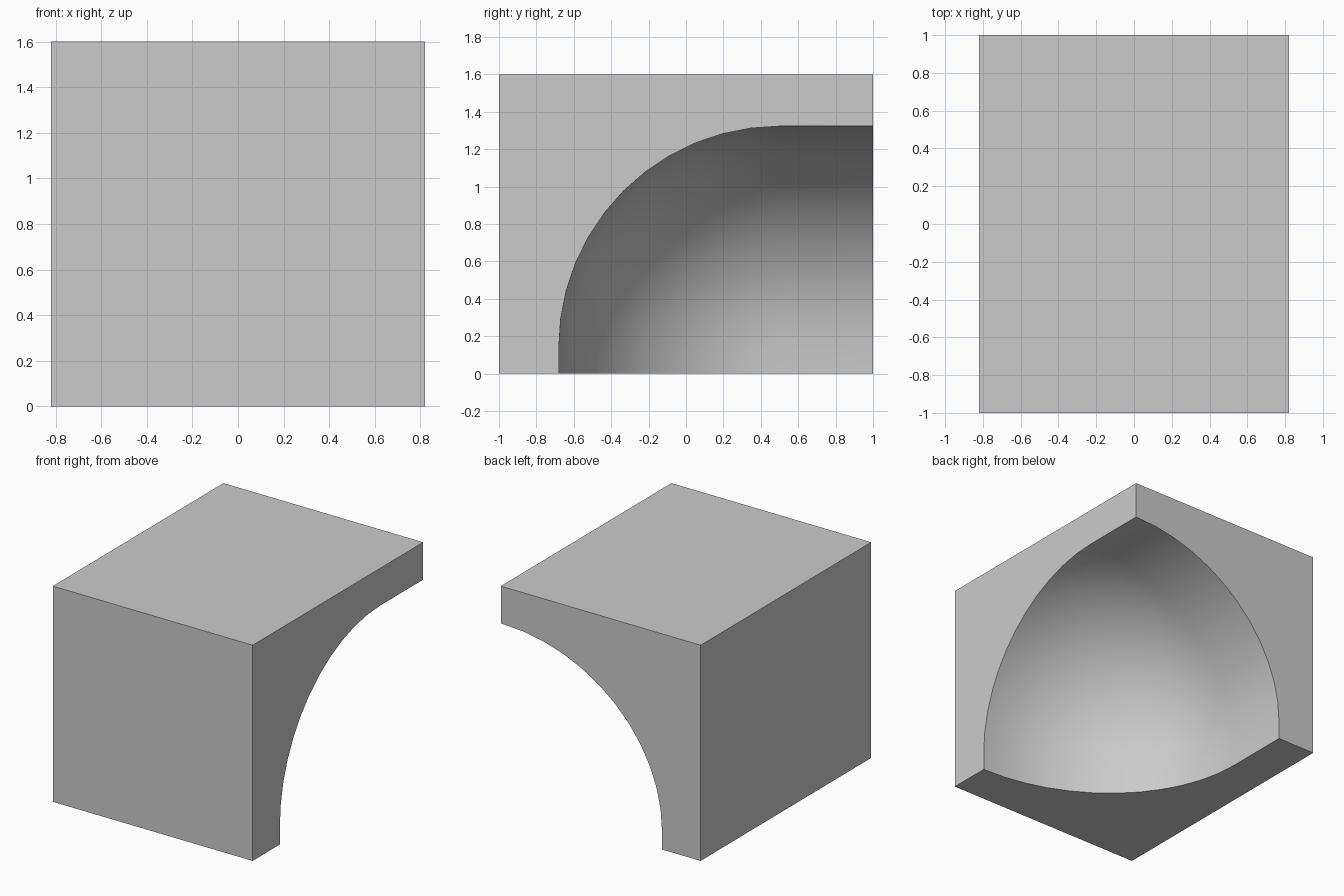
import bpy, bmesh, math
from mathutils import Matrix

if "Cube" in bpy.data.objects:
    bpy.data.objects.remove(bpy.data.objects["Cube"])

# Outer block
bpy.ops.mesh.primitive_cube_add(size=1, location=(0, 0, 0.8))
block = bpy.context.object
block.name = "corner_block"
block.scale = (1.64, 2.0, 1.602)
bpy.ops.object.transform_apply(location=True, rotation=False, scale=True)
for v in block.data.vertices:
    v.co.z = 0.0 if v.co.z < 0.8 else 1.6

# Cavity: ellipsoid swept straight out towards the right, back and bottom
CENTER = (0.805, 0.5, 0.14)
RADII = (1.308, 1.18, 1.183)
bm = bmesh.new()
for dx in (0, 2):
    for dy in (0, 2):
        for dz in (0, -2):
            place = Matrix.Translation((CENTER[0] + dx, CENTER[1] + dy, CENTER[2] + dz))
            bmesh.ops.create_uvsphere(bm, u_segments=48, v_segments=24, radius=1,
                                      matrix=place @ Matrix.Diagonal((*RADII, 1)))
bmesh.ops.delete(bm, geom=bm.faces[:] + bm.edges[:], context='EDGES_FACES')
hull_mesh = bpy.data.meshes.new("cavity_cutter")
hull = bmesh.ops.convex_hull(bm, input=bm.verts[:])
bmesh.ops.delete(bm, geom=[v for v in bm.verts if not v.link_faces], context='VERTS')
bmesh.ops.dissolve_limit(bm, angle_limit=math.radians(0.5), verts=bm.verts[:], edges=bm.edges[:])
bmesh.ops.recalc_face_normals(bm, faces=bm.faces[:])
bm.to_mesh(hull_mesh)
bm.free()
cutter = bpy.data.objects.new("cavity_cutter", hull_mesh)
bpy.context.collection.objects.link(cutter)
cutter.hide_render = True

# Carve the cavity out of the block
mod = block.modifiers.new("cavity", 'BOOLEAN')
mod.operation = 'DIFFERENCE'
mod.solver = 'EXACT'
mod.object = cutter
bpy.context.view_layer.objects.active = block
bpy.ops.object.modifier_apply(modifier=mod.name)
bpy.data.objects.remove(cutter)
bpy.ops.object.select_all(action='DESELECT')
block.select_set(True)
bpy.ops.object.shade_smooth_by_angle(angle=math.radians(30))
